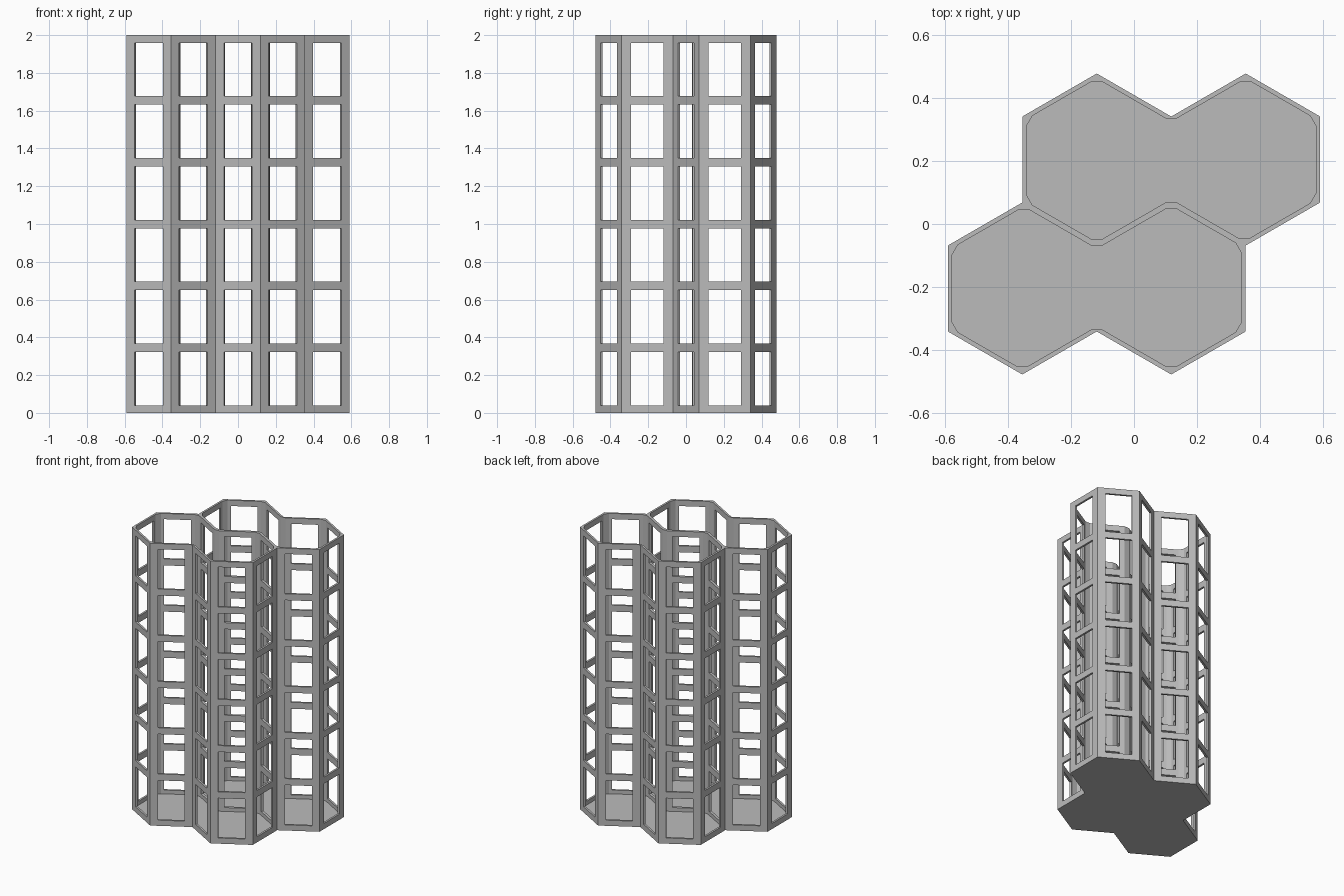
import bpy, bmesh, math
from mathutils import Vector, Matrix

cube = bpy.data.objects.get("Cube")
if cube:
    bpy.data.objects.remove(cube, do_unlink=True)

W = 0.2365                       # half the width across a cell's flats
R = W / math.cos(math.pi / 6)    # cell corner radius, also its side length
HEIGHT, FLOOR = 2.0, 0.013
OUTER_WALL, HALF_DIVIDER = 0.014, 0.009
CORNER_CUT = 0.021
STOREYS, PITCH, SILL = 6, 0.3275, 0.04
WINDOW_H, POST = 0.282, 0.05

grey = bpy.data.materials.new("plain_grey")
grey.use_nodes = True
grey.diffuse_color = (0.5, 0.5, 0.5, 1)
grey.node_tree.nodes["Principled BSDF"].inputs["Base Color"].default_value = grey.diffuse_color


def make_object(name, bm):
    bmesh.ops.recalc_face_normals(bm, faces=bm.faces)
    mesh = bpy.data.meshes.new(name)
    bm.to_mesh(mesh)
    bm.free()
    mesh.materials.append(grey)
    obj = bpy.data.objects.new(name, mesh)
    bpy.context.collection.objects.link(obj)
    return obj


def prism(name, outline, z0, z1):
    bm = bmesh.new()
    face = bm.faces.new([bm.verts.new((p.x, p.y, z0)) for p in outline])
    top = bmesh.ops.extrude_face_region(bm, geom=[face])["geom"]
    verts = [v for v in top if isinstance(v, bmesh.types.BMVert)]
    bmesh.ops.translate(bm, verts=verts, vec=(0, 0, z1 - z0))
    return make_object(name, bm)


def row_chains(cx, cy):
    """Front and back zigzags, left to right, of two joined cells."""
    front, back = [], []
    for i in range(5):
        reach = R if i % 2 else R / 2
        x = cx + (i - 2) * W
        front.append(Vector((x, cy - reach)))
        back.append(Vector((x, cy + reach)))
    return front, back


def edges_of(outline):
    return list(zip(outline, outline[1:] + outline[:1]))


def wall_offset(a, b):
    mid = (a + b) / 2
    shared = abs(mid.y) < 0.01 and abs(mid.x) < 1.5 * W
    return HALF_DIVIDER if shared else OUTER_WALL


def inset_outline(outline):
    """Move every side inward by its wall thickness, then cut the corners."""
    lines = []
    for a, b in edges_of(outline):
        d = (b - a).normalized()
        lines.append((a + Vector((-d.y, d.x)) * wall_offset(a, b), d))
    result = []
    for i, (p, d) in enumerate(lines):
        q, e = lines[i - 1]
        t = (q - p).cross(e) / d.cross(e)
        corner = p + d * t
        result += [corner - e * CORNER_CUT, corner + d * CORNER_CUT]
    return result


def cut(target, cutter):
    cutter.hide_render = True
    mod = target.modifiers.new("cut", "BOOLEAN")
    mod.operation, mod.solver, mod.object = "DIFFERENCE", "EXACT", cutter
    bpy.ops.object.select_all(action="DESELECT")
    bpy.context.view_layer.objects.active = target
    target.select_set(True)
    bpy.ops.object.modifier_apply(modifier=mod.name)
    bpy.data.objects.remove(cutter, do_unlink=True)


# Two staggered rows of two hexagonal cells
front_a, back_a = row_chains(-W / 2, -0.75 * R)
front_b, back_b = row_chains(W / 2, 0.75 * R)
outline = (front_a + [back_a[-1], front_b[-1]] + back_b[::-1]
           + [front_b[0], back_a[0]])

# Solid block, hollowed into two open-topped rows above a thin floor
tower = prism("hexagon_tower", outline, 0, HEIGHT)
for front, back in ((front_a, back_a), (front_b, back_b)):
    cut(tower, prism("row_hollow", inset_outline(front + back[::-1]), FLOOR, HEIGHT + 0.1))

# A window in every wall panel on each storey, divider included
panels = edges_of(outline) + list(zip(back_a[1:], back_a[2:]))
bm = bmesh.new()
for a, b in panels:
    d, mid = b - a, (a + b) / 2
    for k in range(STOREYS):
        z = SILL + WINDOW_H / 2 + k * PITCH
        place = (Matrix.Translation((mid.x, mid.y, z))
                 @ Matrix.Rotation(math.atan2(d.y, d.x), 4, "Z")
                 @ Matrix.Diagonal((d.length - 2 * POST, 0.06, WINDOW_H, 1)))
        bmesh.ops.create_cube(bm, size=1, matrix=place)
cut(tower, make_object("window_cutter", bm))
